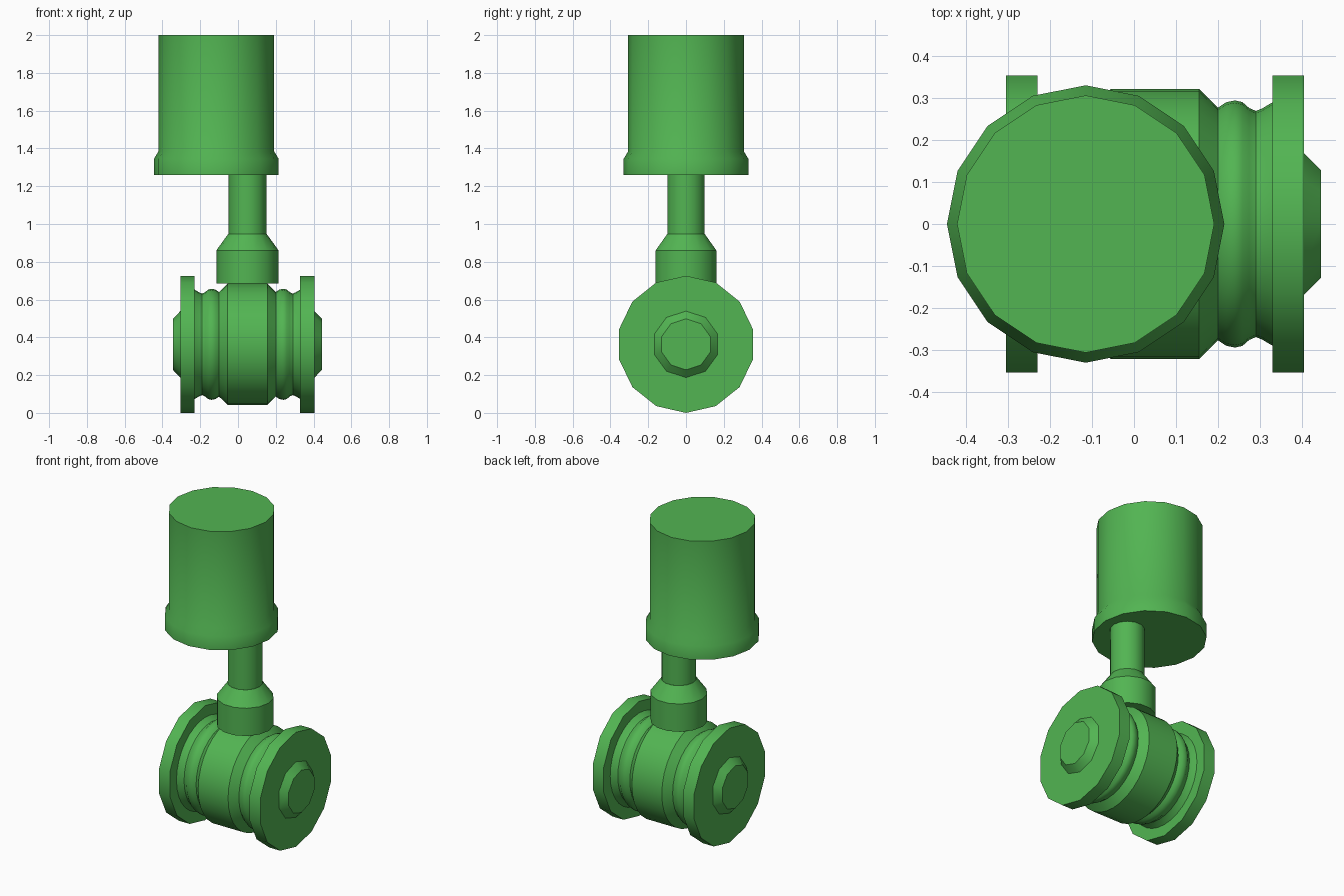
import bpy, bmesh, math
from mathutils import Matrix, Vector

if "Cube" in bpy.data.objects:
    bpy.data.objects.remove(bpy.data.objects["Cube"])

green = bpy.data.materials.new("green_paint")
green.diffuse_color = (0.085, 0.46, 0.085, 1)
green.use_nodes = True
green.node_tree.nodes["Principled BSDF"].inputs["Base Color"].default_value = green.diffuse_color


def lathe(name, profile, sides, origin, along_x=False, flip=False):
    """Revolve (radius, height) points about z, or about x, and cap both ends."""
    bm = bmesh.new()
    rings = []
    for r, h in profile:
        ring = []
        for i in range(sides):
            a = 2 * math.pi * i / sides
            c, s = r * math.cos(a), r * math.sin(a)
            # about x, the first corner points straight up
            p = Vector((-h if flip else h, s, c)) if along_x else Vector((c, s, h))
            ring.append(bm.verts.new(p + Vector(origin)))
        rings.append(ring)
    for a, b in zip(rings, rings[1:]):
        for i in range(sides):
            j = (i + 1) % sides
            bm.faces.new((a[i], a[j], b[j], b[i]))
    bm.faces.new(rings[0])
    bm.faces.new(rings[-1])
    bmesh.ops.recalc_face_normals(bm, faces=bm.faces)
    mesh = bpy.data.meshes.new(name)
    bm.to_mesh(mesh)
    bm.free()
    obj = bpy.data.objects.new(name, mesh)
    bpy.context.collection.objects.link(obj)
    mesh.materials.append(green)
    bpy.ops.object.select_all(action='DESELECT')
    obj.select_set(True)
    bpy.context.view_layer.objects.active = obj
    bpy.ops.object.shade_smooth_by_angle(angle=math.radians(31))
    return obj


BODY = (0.05, 0, 0.363)      # centre of the horizontal valve body
STEM = (0.05, 0, 0)
MOTOR = (-0.115, 0, 0)

# Central valve body with chamfered ends
lathe("valve_body", [(0.275, -0.152), (0.321, -0.105), (0.321, 0.105), (0.275, 0.152)],
      32, BODY, along_x=True)

# Mirrored bulged necks, flanges and hubs
for side, flip in (("right", False), ("left", True)):
    lathe(side + "_neck",
          [(0.27, 0.14), (0.279, 0.153), (0.29, 0.17), (0.294, 0.19), (0.29, 0.208),
           (0.276, 0.224), (0.269, 0.24), (0.275, 0.255), (0.291, 0.282)],
          32, BODY, True, flip)
    lathe(side + "_flange", [(0.363, 0.279), (0.363, 0.355)], 14, BODY, True, flip)
    lathe(side + "_hub", [(0.177, 0.354), (0.135, 0.395)], 10, BODY, True, flip)

# Bonnet and stem
lathe("bonnet", [(0.165, 0.684), (0.165, 0.86), (0.102, 0.947)], 14, STEM)
lathe("stem", [(0.101, 0.94), (0.101, 1.262)], 14, STEM)

# Offset actuator housing with a base lip
lathe("actuator", [(0.33, 1.26), (0.33, 1.345), (0.306, 1.385), (0.306, 2.0)], 16, MOTOR)
